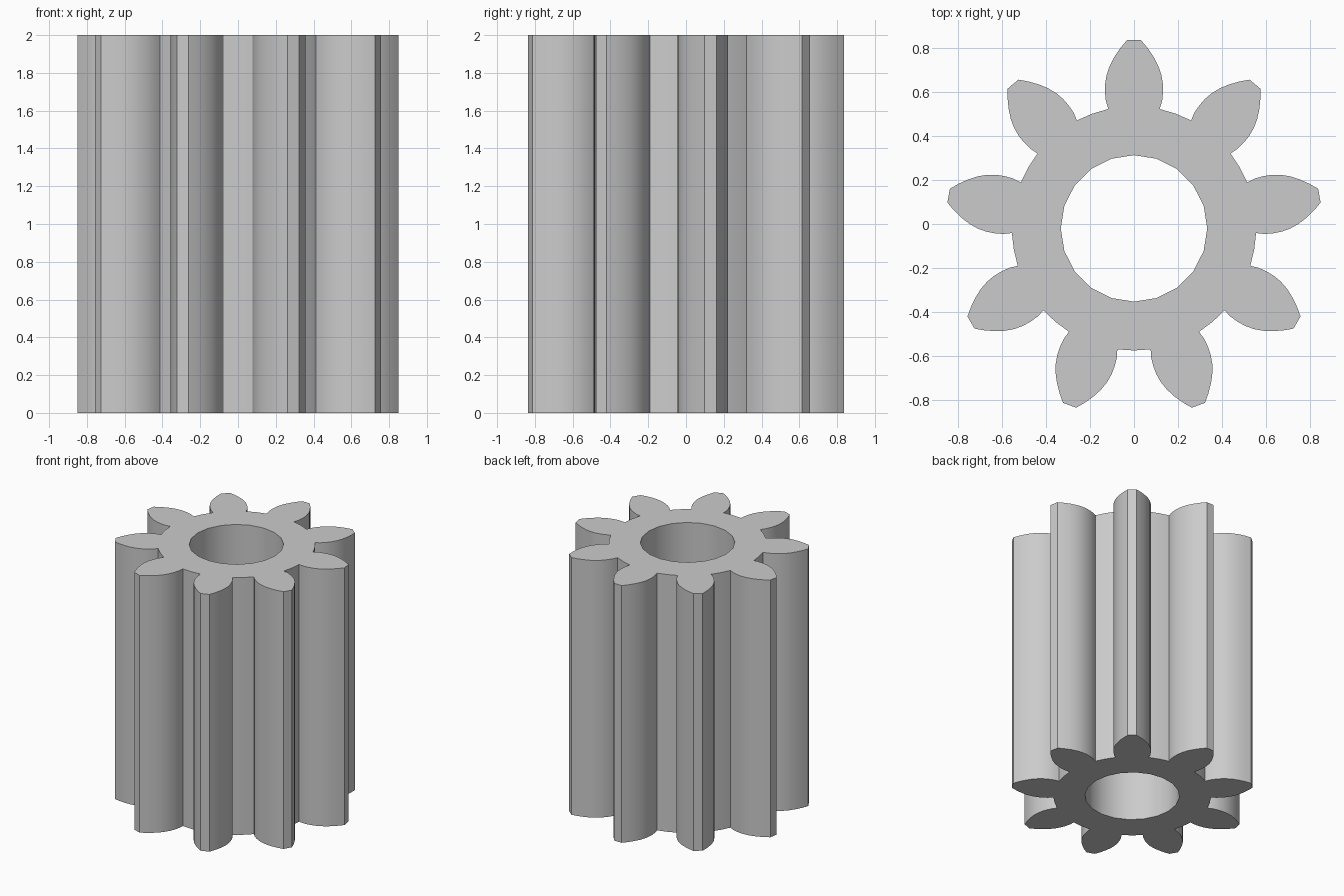
import bpy
import bmesh
from math import sin, cos, pi, radians
from mathutils import Vector

cube = bpy.data.objects.get("Cube")
if cube:
    bpy.data.objects.remove(cube, do_unlink=True)

TEETH = 9
ROOT_RADIUS = 0.555
BORE_RADIUS = 0.333
BORE_SIDES = 20
HEIGHT = 2.0
CENTRE_Y = -0.02

# Half-width and radial distance along one tooth flank, root to tip
FLANK = [(0.117, 0.543), (0.128, 0.58), (0.132, 0.62), (0.131, 0.66),
         (0.124, 0.70), (0.110, 0.74), (0.089, 0.78), (0.062, 0.82),
         (0.032, 0.856)]


def turned(x, y, angle):
    """Rotate a profile point clockwise about the gear axis."""
    return Vector((x * cos(angle) + y * sin(angle),
                   y * cos(angle) - x * sin(angle) + CENTRE_Y, 0))


def add_loop(bm, points):
    verts = [bm.verts.new(p) for p in points]
    return [bm.edges.new((v, verts[i - 1])) for i, v in enumerate(verts)]


# Toothed outline: mirrored flanks, then the middle of the root gap
pitch = 2 * pi / TEETH
tooth = [(-x, y) for x, y in FLANK] + FLANK[::-1]
outline = []
for i in range(TEETH):
    outline += [turned(x, y, i * pitch) for x, y in tooth]
    outline.append(turned(0, ROOT_RADIUS, (i + 0.5) * pitch))

# Round bore
bore = [turned(0, BORE_RADIUS, 2 * pi * i / BORE_SIDES) for i in range(BORE_SIDES)]

# Fill between the loops and extrude upwards
bm = bmesh.new()
edges = add_loop(bm, outline) + add_loop(bm, bore)
bmesh.ops.triangle_fill(bm, edges=edges, use_beauty=True, normal=(0, 0, 1))
result = bmesh.ops.extrude_face_region(bm, geom=bm.faces[:], use_keep_orig=True)
top = [g for g in result["geom"] if isinstance(g, bmesh.types.BMVert)]
bmesh.ops.translate(bm, verts=top, vec=(0, 0, HEIGHT))
bmesh.ops.recalc_face_normals(bm, faces=bm.faces[:])
mesh = bpy.data.meshes.new("pinion_gear")
bm.to_mesh(mesh)
bm.free()

gear = bpy.data.objects.new("pinion_gear", mesh)
bpy.context.collection.objects.link(gear)

# Plain grey metal
grey = bpy.data.materials.new("plain_grey")
grey.use_nodes = True
colour = (0.6, 0.6, 0.6, 1)
grey.diffuse_color = colour
grey.node_tree.nodes["Principled BSDF"].inputs["Base Color"].default_value = colour
mesh.materials.append(grey)

# Smooth flanks with crisp corners
bpy.ops.object.select_all(action="DESELECT")
gear.select_set(True)
bpy.context.view_layer.objects.active = gear
bpy.ops.object.shade_smooth_by_angle(angle=radians(30))
